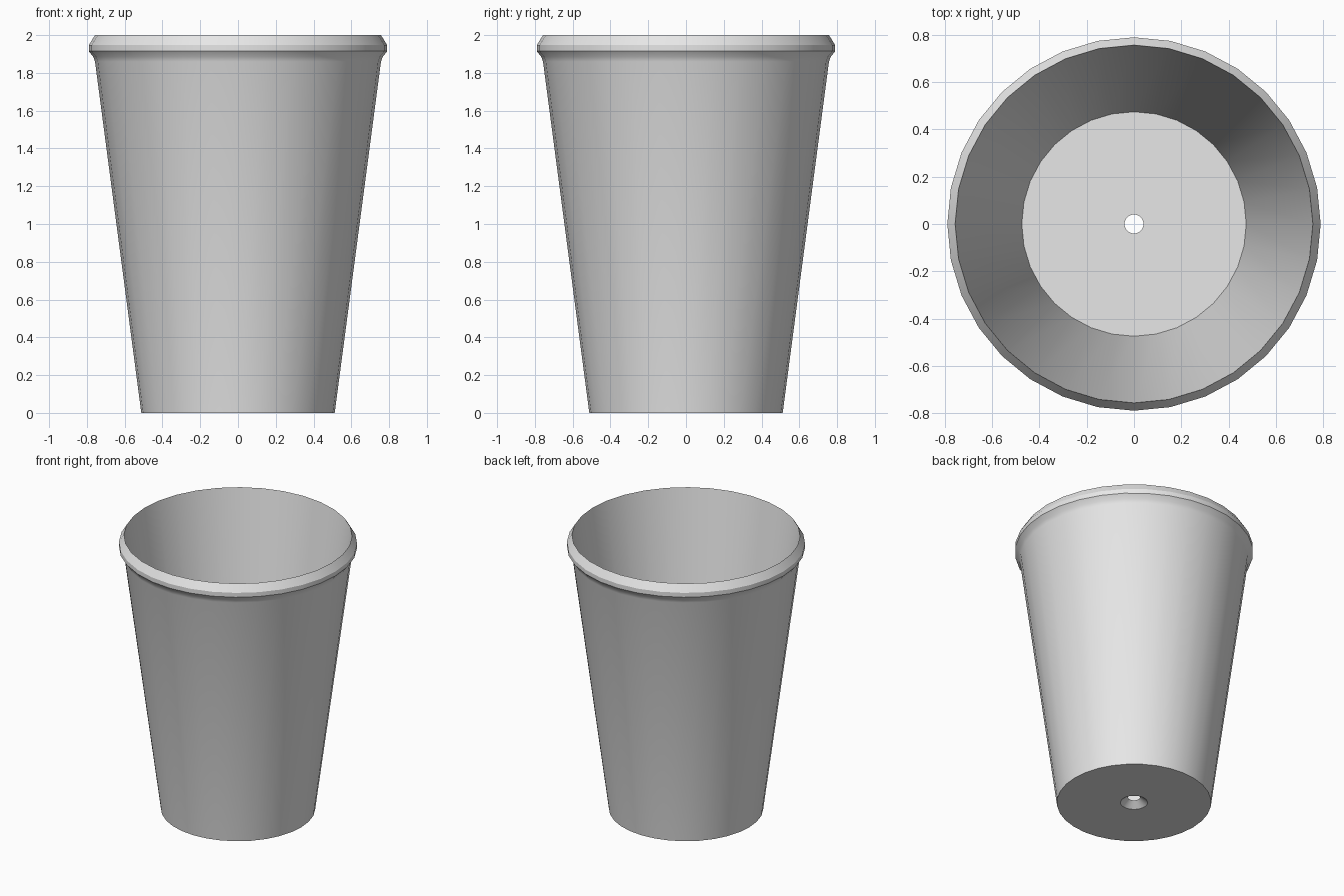
import bpy
import bmesh
from math import cos, sin, tau, radians

SIDES = 32

cube = bpy.data.objects.get("Cube")
if cube:
    bpy.data.objects.remove(cube, do_unlink=True)

# Single light grey finish
grey = bpy.data.materials.new("light_grey")
grey.use_nodes = True
colour = (0.8, 0.8, 0.8, 1)
grey.diffuse_color = colour
grey.node_tree.nodes["Principled BSDF"].inputs["Base Color"].default_value = colour


def lathe(name, profile):
    """Revolve a closed (radius, height) profile around z."""
    bm = bmesh.new()
    rings = [[bm.verts.new((r * cos(tau * i / SIDES), r * sin(tau * i / SIDES), z))
              for i in range(SIDES)] for r, z in profile]
    for low, high in zip(rings, rings[1:] + rings[:1]):
        for i in range(SIDES):
            j = (i + 1) % SIDES
            bm.faces.new((low[i], low[j], high[j], high[i]))
    bmesh.ops.recalc_face_normals(bm, faces=bm.faces)
    mesh = bpy.data.meshes.new(name)
    bm.to_mesh(mesh)
    bm.free()
    mesh.materials.append(grey)
    obj = bpy.data.objects.new(name, mesh)
    bpy.context.collection.objects.link(obj)
    return obj


outer_wall = [(0.09, 0), (0.512, 0), (0.757, 1.86)]
rim = [(0.766, 1.885), (0.79, 1.915), (0.79, 1.947), (0.757, 2.0)]
inside = [(0.475, 0.04), (0.04, 0.04)]  # floor with tapered drain hole

cup = lathe("cup", outer_wall + rim + inside)

bpy.ops.object.select_all(action="DESELECT")
cup.select_set(True)
bpy.context.view_layer.objects.active = cup
bpy.ops.object.shade_smooth_by_angle(angle=radians(30))
